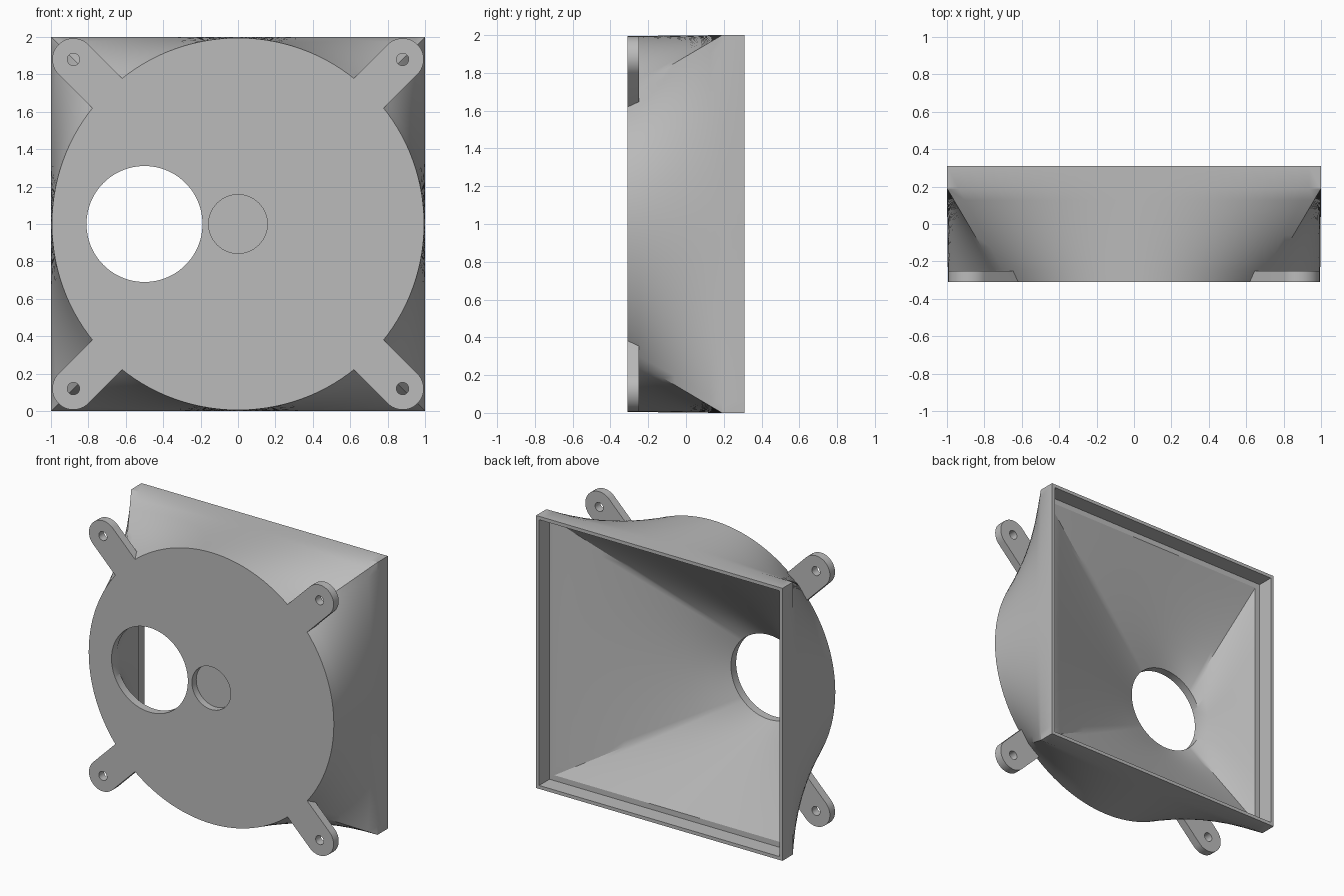
import bpy, bmesh, math
from mathutils import Matrix, Vector

SEGS = 32          # points per side of the square
FRONT, BACK = -0.31, 0.31
SEAT = 0.19        # where the loft meets the square frame

old = bpy.data.objects.get("Cube")
if old:
    bpy.data.objects.remove(old, do_unlink=True)

grey = bpy.data.materials.new("light grey plastic")
grey.use_nodes = True
colour = (0.5, 0.5, 0.5, 1)
grey.diffuse_color = colour
grey.node_tree.nodes["Principled BSDF"].inputs["Base Color"].default_value = colour


def circle(radius, y, cx=0.0):
    step = math.pi / 2 / SEGS
    angles = [i * step - math.pi / 4 for i in range(4 * SEGS)]
    return [Vector((cx + radius * math.cos(a), y, 1 + radius * math.sin(a))) for a in angles]


def square(half, y):
    points = []
    for side in range(4):
        turn = Matrix.Rotation(side * math.pi / 2, 2)
        for i in range(SEGS):
            p = turn @ Vector((half, half * (2 * i / SEGS - 1)))
            points.append(Vector((p.x, y, 1 + p.y)))
    return points


def loft(a, b, steps):
    """Rings from a up to, but not including, b."""
    return [[p.lerp(q, s / steps) for p, q in zip(a, b)] for s in range(steps)]


def finish(bm, name):
    bmesh.ops.recalc_face_normals(bm, faces=bm.faces)
    mesh = bpy.data.meshes.new(name)
    bm.to_mesh(mesh)
    bm.free()
    mesh.materials.append(grey)
    obj = bpy.data.objects.new(name, mesh)
    bpy.context.collection.objects.link(obj)
    return obj


def prism(name, outline, y0, y1):
    """Extrude an (x, z) outline along y."""
    bm = bmesh.new()
    face = bm.faces.new([bm.verts.new((x, y0, z)) for x, z in outline])
    top = bmesh.ops.extrude_face_region(bm, geom=[face])["geom"]
    verts = [v for v in top if isinstance(v, bmesh.types.BMVert)]
    bmesh.ops.translate(bm, verts=verts, vec=(0, y1 - y0, 0))
    return finish(bm, name)


def disc(cx, cz, radius, count):
    return [(cx + radius * math.cos(i * math.tau / count),
             cz + radius * math.sin(i * math.tau / count)) for i in range(count)]


def combine(target, tool, operation):
    mod = target.modifiers.new(operation, 'BOOLEAN')
    mod.operation, mod.solver, mod.object = operation, 'EXACT', tool
    bpy.context.view_layer.objects.active = target
    bpy.ops.object.modifier_apply(modifier=mod.name)
    bpy.data.objects.remove(tool, do_unlink=True)


# Shroud: round plate lofted to a square frame, with an off-centre funnel inside
plate, base = circle(0.995, FRONT), square(1.0, SEAT)
ledge, throat = square(0.935, SEAT), circle(0.31, -0.25, -0.5)
rings = loft(plate, base, 8)
rings += [base, square(1.0, BACK), square(0.975, BACK), square(0.975, SEAT)]
rings += loft(ledge, throat, 8)
rings += [throat, circle(0.31, FRONT, -0.5)]

bm = bmesh.new()
loops = [[bm.verts.new(p) for p in ring] for ring in rings]
for a, b in zip(loops, loops[1:] + loops[:1]):
    for i in range(len(a)):
        j = (i + 1) % len(a)
        bm.faces.new((a[i], a[j], b[j], b[i]))
body = finish(bm, "fan_shroud")

# Mounting ears with screw holes on the four diagonals
EAR_R, EAR_AT = 0.113, 0.88 * math.sqrt(2)
for k in range(4):
    angle = math.pi / 4 + k * math.pi / 2
    turn = Matrix.Rotation(angle, 2)
    arc = [-math.pi / 2 + math.pi * i / 24 for i in range(25)]
    shape = [(0.8, EAR_R), (0.8, -EAR_R)]
    shape += [(EAR_AT + EAR_R * math.cos(a), EAR_R * math.sin(a)) for a in arc]
    shape = [turn @ Vector(p) for p in shape]
    ear = prism("mounting_ear", [(p.x, p.y + 1) for p in shape], FRONT, -0.25)
    centre = turn @ Vector((EAR_AT, 0))
    hole = prism("screw_hole", disc(centre.x, centre.y + 1, 0.033, 24), -0.4, -0.2)
    combine(ear, hole, 'DIFFERENCE')
    combine(body, ear, 'UNION')

# Shallow round pocket in the middle of the plate
combine(body, prism("pocket", disc(0, 1, 0.157, 64), -0.4, -0.26), 'DIFFERENCE')

# Smooth lofts, crisp rims
bpy.ops.object.select_all(action='DESELECT')
body.select_set(True)
bpy.context.view_layer.objects.active = body
bpy.ops.object.shade_smooth_by_angle(angle=math.radians(30))
